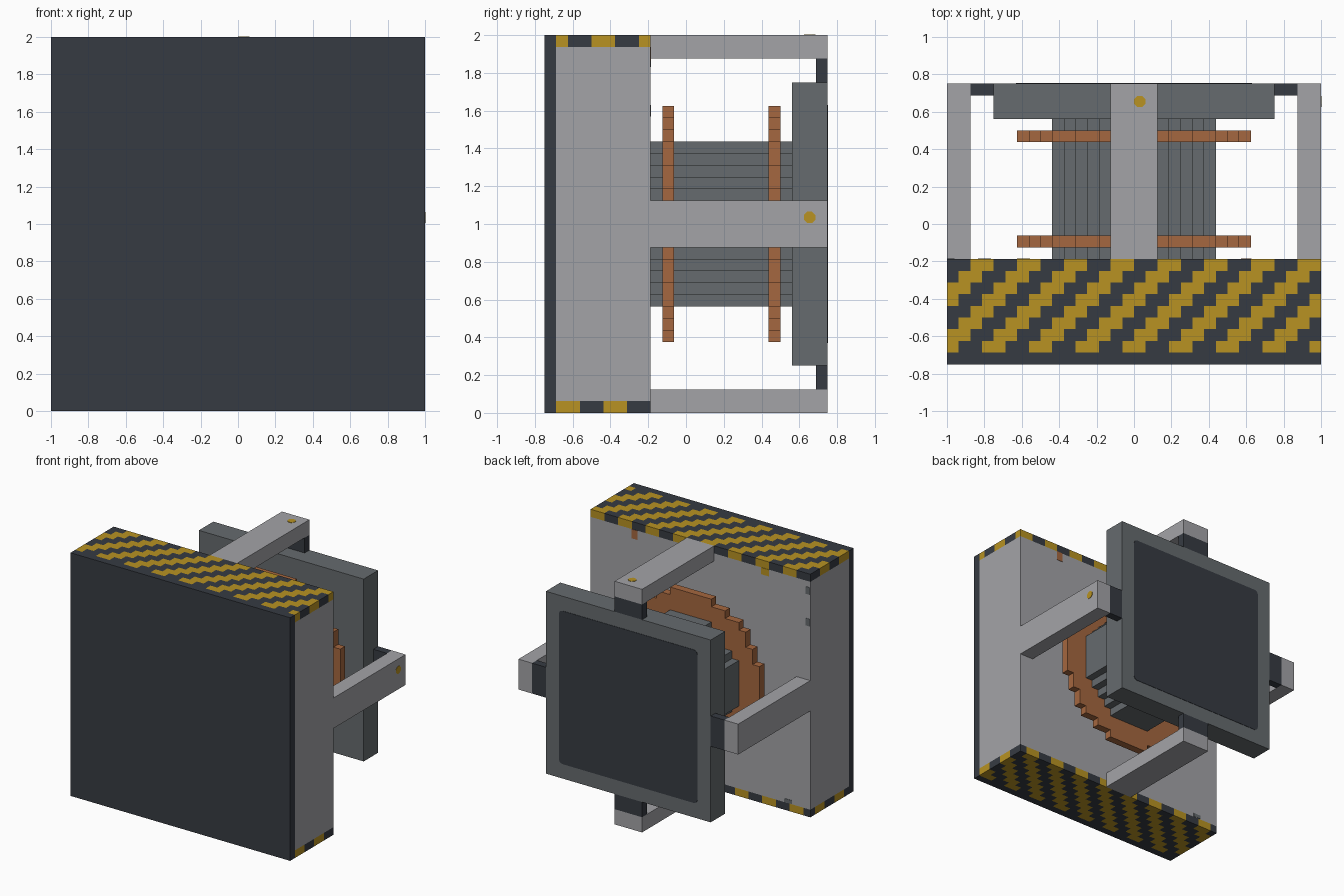
import bpy, bmesh, math
from mathutils import Matrix, Vector

cube = bpy.data.objects.get("Cube")
if cube:
    bpy.data.objects.remove(cube, do_unlink=True)

U = 1 / 16          # block size that every part snaps to
SKIN = 0.003        # thickness of painted plates


def material(name, r, g, b):
    m = bpy.data.materials.new(name)
    m.use_nodes = True
    m.diffuse_color = (r, g, b, 1)
    m.node_tree.nodes["Principled BSDF"].inputs["Base Color"].default_value = (r, g, b, 1)
    return m


LIGHT = material("light grey", 0.37, 0.37, 0.39)
STEEL = material("steel grey", 0.133, 0.147, 0.156)
DARK = material("dark slate", 0.037, 0.044, 0.055)
YELLOW = material("hazard yellow", 0.48, 0.29, 0.016)
COPPER = material("copper", 0.376, 0.136, 0.05)


def finish(bm, name, *mats):
    bmesh.ops.recalc_face_normals(bm, faces=bm.faces)
    mesh = bpy.data.meshes.new(name)
    bm.to_mesh(mesh)
    bm.free()
    for m in mats:
        mesh.materials.append(m)
    ob = bpy.data.objects.new(name, mesh)
    bpy.context.collection.objects.link(ob)
    return ob


def box(name, mat, x, y, z):
    """Box from (low, high) pairs."""
    bm = bmesh.new()
    size = [b - a for a, b in (x, y, z)]
    mid = [(a + b) / 2 for a, b in (x, y, z)]
    bmesh.ops.create_cube(bm, size=1, matrix=Matrix.Translation(mid) @ Matrix.Diagonal((*size, 1)))
    return finish(bm, name, mat)


def extrude_outline(name, mat, points, y0, y1):
    """Prism along y from an outline in x, z."""
    bm = bmesh.new()
    face = bm.faces.new([bm.verts.new((x, y0, z)) for x, z in points])
    new = bmesh.ops.extrude_face_region(bm, geom=[face], use_keep_orig=True)["geom"]
    bmesh.ops.translate(bm, verts=[v for v in new if isinstance(v, bmesh.types.BMVert)],
                        vec=(0, y1 - y0, 0))
    return finish(bm, name, mat)


def block_disc(name, mat, radius, y0, y1):
    """Disc with a stepped rim, radius counted in blocks."""
    quarter = []
    last = None
    for row in range(radius):
        w = int(math.sqrt(radius ** 2 - (row + 0.5) ** 2) + 0.5)
        if w != last:
            if last is not None:
                quarter.append((last, row))
            quarter.append((w, row))
            last = w
    quarter.append((last, radius))
    quarter = quarter[1:]
    flip = quarter[::-1]
    outline = (quarter + [(-x, z) for x, z in flip]
               + [(-x, -z) for x, z in quarter] + [(x, -z) for x, z in flip])
    extrude_outline(name, mat, [(x * U, 1 + z * U) for x, z in outline], y0, y1)


def hazard_slab(name, z0, phase):
    """One block thick slab with stepped diagonal stripes."""
    bm = bmesh.new()
    bmesh.ops.create_grid(bm, x_segments=32, y_segments=8, size=1,
                          matrix=Matrix.Translation((0, -7 * U, z0)) @ Matrix.Diagonal((1, 4 * U, 1, 1)))
    new = bmesh.ops.extrude_face_region(bm, geom=bm.faces[:], use_keep_orig=True)["geom"]
    bmesh.ops.translate(bm, verts=[v for v in new if isinstance(v, bmesh.types.BMVert)], vec=(0, 0, U))
    bmesh.ops.recalc_face_normals(bm, faces=bm.faces)
    for f in bm.faces:
        c = f.calc_center_median() - f.normal * U / 4
        column = math.floor((c.x + 1) / U)
        row = math.floor((-3 * U - c.y) / U)
        f.material_index = 1 if (column + row + phase) % 4 >= 2 else 0
    finish(bm, name, DARK, YELLOW)


# Main housing: front plate, body, striped caps
box("front_plate", DARK, (-1, 1), (-12 * U, -11 * U), (0, 2))
box("housing_body", LIGHT, (-1, 1), (-11 * U, -3 * U), (U, 2 - U))
hazard_slab("top_hazard_cap", 2 - U, 0)
hazard_slab("bottom_hazard_cap", 0, 1)

# Core and coil rings
block_disc("core", STEEL, 7, -3 * U, 9 * U)
block_disc("front_coil_ring", COPPER, 10, -2 * U, -U)
block_disc("rear_coil_ring", COPPER, 10, 7 * U, 8 * U)

# Rear plate with its dark panel
box("rear_plate", STEEL, (-12 * U, 12 * U), (9 * U, 12 * U), (4 * U, 28 * U))
p, c = 0.63, 0.03
corner = [(p, p - c), (p - c * 0.3, p - c * 0.3), (p - c, p)]
panel = []
for k in range(4):
    a = Matrix.Rotation(k * math.pi / 2, 2)
    panel += [tuple(a @ Vector(q)) for q in corner]
extrude_outline("rear_panel", DARK, [(x, z + 1) for x, z in panel], 12 * U, 12 * U + SKIN)

# Four support arms, each with a clamp to the rear plate
for side, s in (("left", 1), ("right", -1)):
    box(side + "_arm", LIGHT, sorted((14 * U * s, s)), (-3 * U, 12 * U), (1 - 2 * U, 1 + 2 * U))
    box(side + "_clamp", DARK, sorted((12 * U * s, 14 * U * s)), (11 * U, 12 * U), (1 - 2 * U, 1 + 2 * U))
for side, s in (("top", 1), ("bottom", -1)):
    box(side + "_arm", LIGHT, (-2 * U, 2 * U), (-3 * U, 12 * U), sorted((1 + 14 * U * s, 1 + s)))
    box(side + "_clamp", DARK, (-2 * U, 2 * U), (11 * U, 12 * U), sorted((1 + 12 * U * s, 1 + 14 * U * s)))

# Yellow marker dots on two arms
for name, spot, turn in (("top_marker", (0.03, 0.655, 2), Matrix.Identity(4)),
                         ("left_marker", (1, 0.655, 1.035), Matrix.Rotation(math.pi / 2, 4, "Y"))):
    bm = bmesh.new()
    bmesh.ops.create_cone(bm, cap_ends=True, segments=8, radius1=0.033, radius2=0.033, depth=2 * SKIN,
                          matrix=Matrix.Translation(spot) @ turn @ Matrix.Rotation(math.pi / 8, 4, "Z"))
    finish(bm, name, YELLOW)

# Paint drips and chips on the back of the housing
for name, mat, x, z, w, h in (("copper_drip", COPPER, 0.6, 1.9, 0.055, 0.075),
                              ("yellow_drip", YELLOW, -0.59, 1.91, 0.07, 0.055),
                              ("upper_chip", STEEL, -0.98, 1.86, 0.04, 0.06),
                              ("middle_chip", STEEL, -0.98, 1.6, 0.04, 0.06),
                              ("lower_chip", STEEL, -0.8, 0.08, 0.07, 0.03)):
    box(name, mat, (x - w / 2, x + w / 2), (-3 * U, -3 * U + SKIN), (z - h / 2, z + h / 2))
